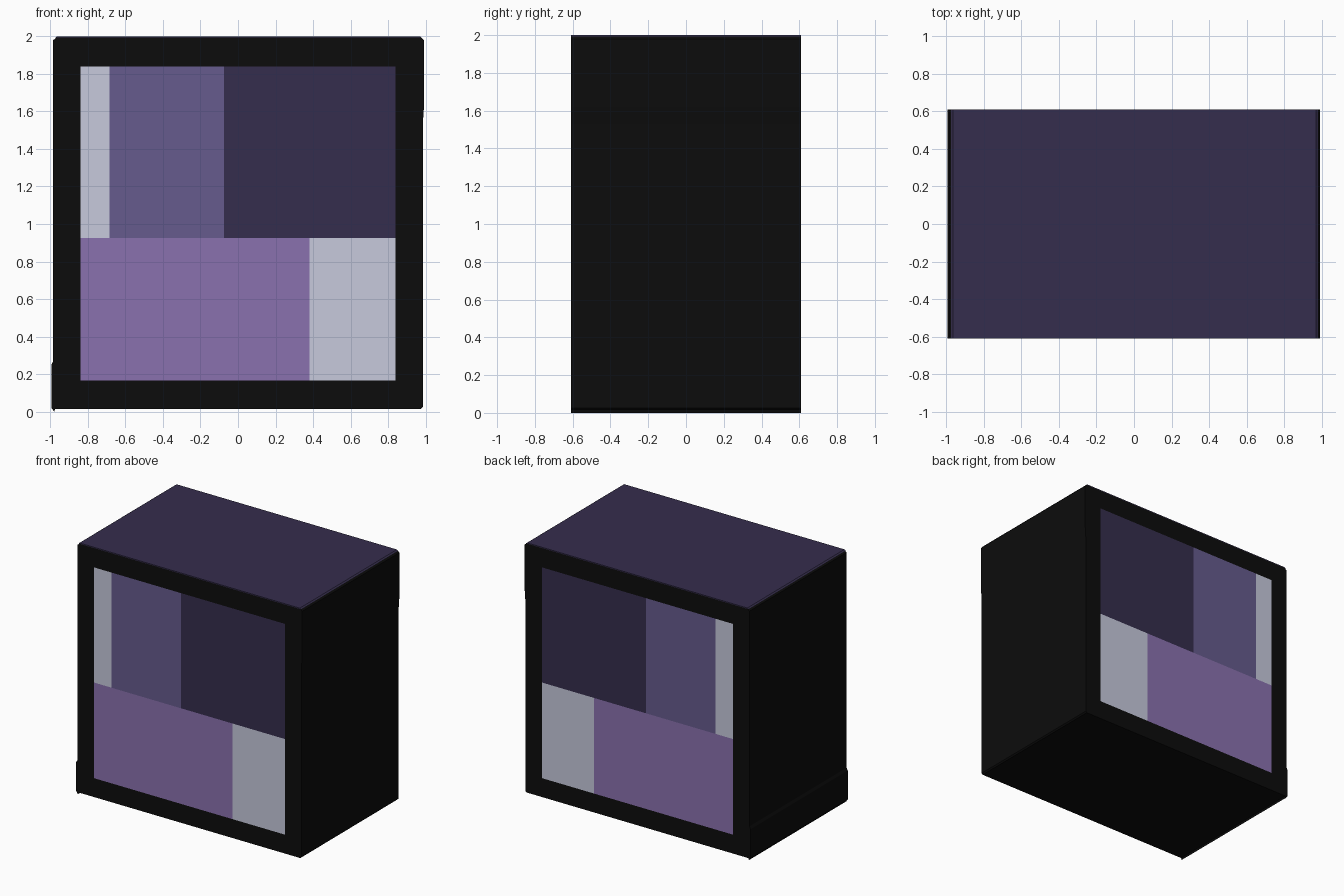
import bpy, bmesh

if "Cube" in bpy.data.objects:
    bpy.data.objects.remove(bpy.data.objects["Cube"])

HALF_DEPTH = 0.61


def material(name, rgb):
    m = bpy.data.materials.new(name)
    m.diffuse_color = [(c / 255 / 12.92 if c < 11 else ((c / 255 + 0.055) / 1.055) ** 2.4)
                       for c in rgb] + [1]
    m.use_nodes = True
    m.node_tree.nodes["Principled BSDF"].inputs["Base Color"].default_value = m.diffuse_color
    return m


BLACK = material("black", (12, 12, 12))
DARK = material("dark_violet", (53, 45, 77))
MID = material("mid_violet", (102, 91, 141))
LILAC = material("lilac", (138, 113, 175))
PALE = material("pale_grey", (199, 202, 220))


def prism(name, profile, mat):
    """Extrude an (x, z) profile through the full depth."""
    bm = bmesh.new()
    face = bm.faces.new([bm.verts.new((x, -HALF_DEPTH, z)) for x, z in profile])
    ext = bmesh.ops.extrude_face_region(bm, geom=[face])
    verts = [g for g in ext["geom"] if isinstance(g, bmesh.types.BMVert)]
    bmesh.ops.translate(bm, verts=verts, vec=(0, 2 * HALF_DEPTH, 0))
    bmesh.ops.recalc_face_normals(bm, faces=bm.faces)
    mesh = bpy.data.meshes.new(name)
    bm.to_mesh(mesh)
    bm.free()
    mesh.materials.append(mat)
    obj = bpy.data.objects.new(name, mesh)
    bpy.context.collection.objects.link(obj)
    return obj


def block(name, x0, x1, z0, z1, mat):
    return prism(name, [(x0, z0), (x1, z0), (x1, z1), (x0, z1)], mat)


# Frame: side walls with slightly uneven outer edges and clipped corners
prism("left_wall", [(-0.84, 0.015), (-0.975, 0.015), (-0.98, 0.0), (-0.995, 0.02),
                    (-0.995, 0.25), (-0.985, 0.27), (-0.985, 1.98),
                    (-0.97, 1.993), (-0.84, 1.993)], BLACK)
prism("right_wall", [(0.84, 0.015), (0.975, 0.015), (0.985, 0.025), (0.985, 1.53),
                     (0.991, 1.62), (0.991, 1.98), (0.978, 1.993), (0.84, 1.993)], BLACK)
block("base_rail", -0.84, 0.84, 0.015, 0.165, BLACK)
block("top_rail", -0.84, 0.84, 1.84, 1.993, BLACK)

# Thin coloured sheet over the top
prism("top_cover", [(-0.976, 1.993), (0.98, 1.993), (0.97, 2.0), (-0.966, 2.0)], DARK)

# Coloured blocks filling the frame, flush at front and back
for name, x0, x1, z0, z1, mat in [
    ("upper_narrow_panel", -0.84, -0.685, 0.925, 1.84, PALE),
    ("upper_middle_panel", -0.685, -0.075, 0.925, 1.84, MID),
    ("upper_wide_panel", -0.075, 0.84, 0.925, 1.84, DARK),
    ("lower_wide_panel", -0.84, 0.38, 0.165, 0.925, LILAC),
    ("lower_narrow_panel", 0.38, 0.84, 0.165, 0.925, PALE),
]:
    block(name, x0, x1, z0, z1, mat)
